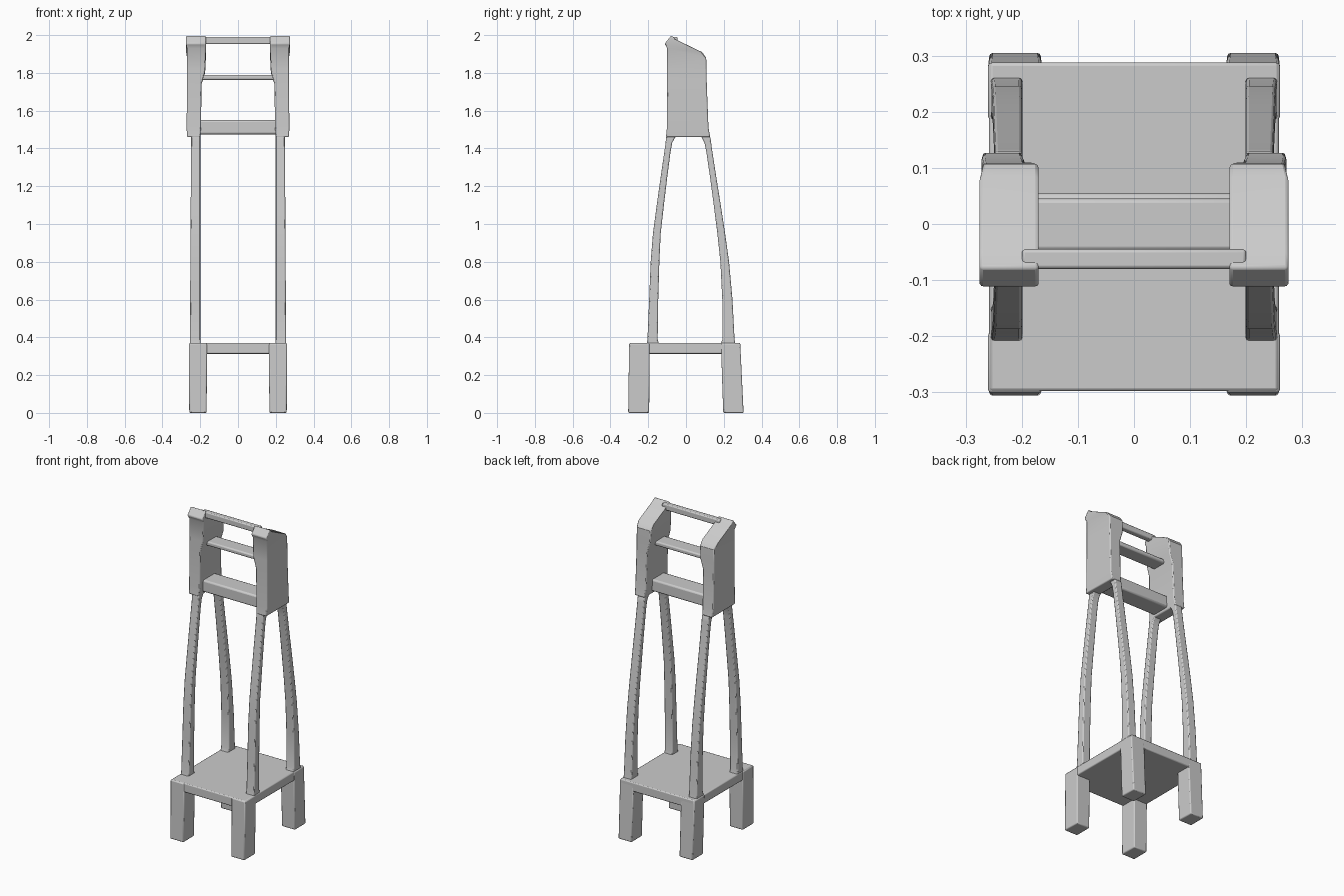
import bpy, bmesh, math


def loft(name, rows, mirror=True, bevel=0.006):
    """Four-sided loft; each row is (x0, x1, y_front, z_front, y_back, z_back)."""
    bm = bmesh.new()
    rings = []
    for x0, x1, yf, zf, yb, zb in rows:
        rings.append([bm.verts.new(p) for p in
                      ((x0, yf, zf), (x1, yf, zf), (x1, yb, zb), (x0, yb, zb))])
    for a, b in zip(rings, rings[1:]):
        for i in range(4):
            j = (i + 1) % 4
            bm.faces.new((a[i], a[j], b[j], b[i]))
    bm.faces.new(rings[0][::-1])
    bm.faces.new(rings[-1])
    bmesh.ops.recalc_face_normals(bm, faces=bm.faces)
    mesh = bpy.data.meshes.new(name)
    bm.to_mesh(mesh)
    bm.free()
    ob = bpy.data.objects.new(name, mesh)
    bpy.context.collection.objects.link(ob)
    bpy.ops.object.select_all(action='DESELECT')
    ob.select_set(True)
    bpy.context.view_layer.objects.active = ob
    bpy.ops.object.shade_smooth_by_angle(angle=math.radians(30))
    bev = ob.modifiers.new("Bevel", 'BEVEL')
    bev.width = bevel
    bev.segments = 2
    bev.limit_method = 'ANGLE'
    bev.angle_limit = math.radians(35)
    if mirror:
        mir = ob.modifiers.new("Mirror", 'MIRROR')
        mir.use_axis[0] = True
    return ob


def level(x0, x1, y0, y1, z):
    return (x0, x1, y0, z, y1, z)


def bar(name, x, y0, y1, z0, z1, bevel=0.006):
    return loft(name, [level(-x, x, y0, y1, z0), level(-x, x, y0, y1, z1)], False, bevel)


# Platform and its feet
bar("platform", 0.258, -0.298, 0.288, 0.313, 0.37)
loft("front_foot", [level(0.166, 0.258, -0.306, -0.195, 0.0),
                    level(0.164, 0.26, -0.301, -0.192, 0.368)])
loft("back_foot", [level(0.166, 0.258, 0.197, 0.305, 0.0),
                   level(0.164, 0.26, 0.185, 0.287, 0.368)])

# Curved uprights, flared at both ends: (z, y outer, y inner)
front_path = [(0.36, -0.21, -0.143), (0.39, -0.204, -0.15), (0.60, -0.195, -0.147),
              (0.80, -0.187, -0.141), (0.95, -0.175, -0.134), (1.10, -0.155, -0.117),
              (1.25, -0.134, -0.099), (1.38, -0.115, -0.082), (1.43, -0.108, -0.073),
              (1.455, -0.106, -0.06), (1.48, -0.10, -0.04)]
back_path = [(0.36, 0.262, 0.182), (0.39, 0.257, 0.193), (0.60, 0.246, 0.192),
             (0.80, 0.228, 0.182), (0.95, 0.207, 0.166), (1.10, 0.184, 0.147),
             (1.25, 0.160, 0.127), (1.38, 0.140, 0.108), (1.43, 0.133, 0.098),
             (1.455, 0.130, 0.085), (1.48, 0.115, 0.06)]
for name, path in (("front_upright", front_path), ("back_upright", back_path)):
    loft(name, [level(0.199, 0.257 - 0.006 * z, min(a, b), max(a, b), z)
                for z, a, b in path])

# Thick side cheeks with a sloping top and a small front ridge
loft("side_panel", [
    (0.200, 0.270, -0.106, 1.460, 0.128, 1.460),
    (0.196, 0.272, -0.101, 1.510, 0.119, 1.510),
    (0.193, 0.270, -0.100, 1.740, 0.110, 1.740),
    (0.174, 0.270, -0.100, 1.810, 0.109, 1.800),
    (0.170, 0.270, -0.100, 1.930, 0.107, 1.880),
    (0.170, 0.275, -0.113, 1.955, 0.085, 1.910),
    (0.170, 0.275, -0.078, 1.998, -0.050, 1.975)])

# Cross rails between the cheeks
bar("top_rail", 0.20, -0.080, -0.045, 1.952, 1.99)
bar("middle_rail", 0.21, -0.048, 0.045, 1.763, 1.79, 0.008)
bar("lower_rail", 0.22, -0.066, 0.055, 1.475, 1.55, 0.010)
